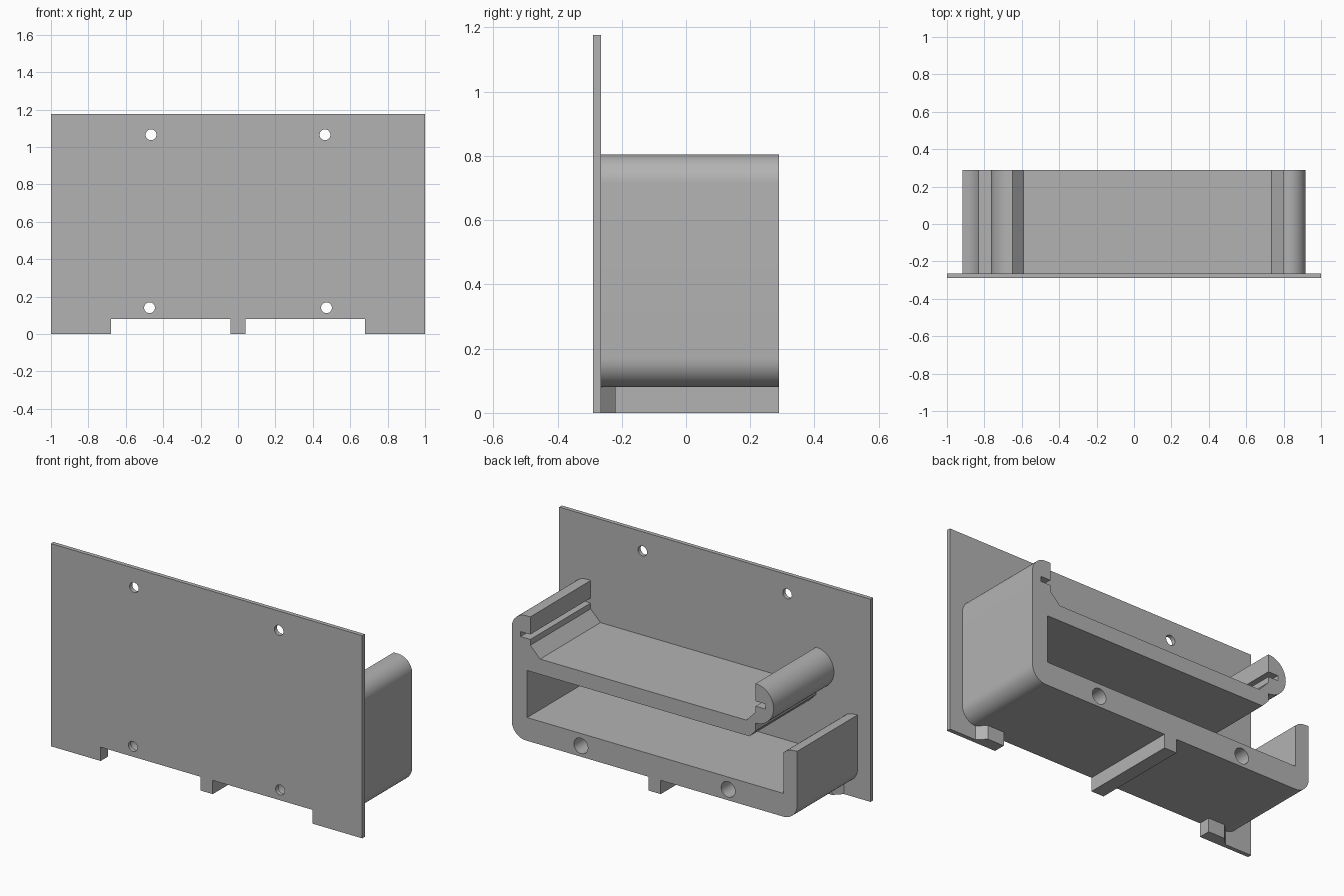
import bpy, bmesh
from math import radians, sin, cos
from mathutils import Vector

FRONT, BACK_OF_PLATE, REAR = -0.289, -0.265, 0.289

cube = bpy.data.objects.get("Cube")
if cube:
    bpy.data.objects.remove(cube, do_unlink=True)

GREY = (0.45, 0.45, 0.45, 1)
grey = bpy.data.materials.new("matte grey")
grey.use_nodes = True
grey.diffuse_color = GREY
grey.node_tree.nodes["Principled BSDF"].inputs["Base Color"].default_value = GREY


def arc(cx, cz, r, start, end, steps=12):
    angles = [radians(start + (end - start) * i / steps) for i in range(steps + 1)]
    return [(cx + r * cos(a), cz + r * sin(a)) for a in angles]


def extrude(name, points, offset):
    """Make a solid from a flat outline of 3D points."""
    bm = bmesh.new()
    face = bm.faces.new([bm.verts.new(p) for p in points])
    ext = bmesh.ops.extrude_face_region(bm, geom=[face])
    moved = [v for v in ext["geom"] if isinstance(v, bmesh.types.BMVert)]
    bmesh.ops.translate(bm, verts=moved, vec=Vector(offset))
    bmesh.ops.recalc_face_normals(bm, faces=bm.faces)
    mesh = bpy.data.meshes.new(name)
    bm.to_mesh(mesh)
    bm.free()
    mesh.materials.append(grey)
    obj = bpy.data.objects.new(name, mesh)
    bpy.context.collection.objects.link(obj)
    return obj


def extrude_y(name, outline, y0, y1):
    return extrude(name, [(x, y0, z) for x, z in outline], (0, y1 - y0, 0))


def drill(obj, x, z, r):
    cutter = extrude_y("hole_cutter", arc(x, z, r, 0, 345, 23), -0.5, 0.5)
    mod = obj.modifiers.new("hole", "BOOLEAN")
    mod.operation, mod.solver, mod.object = "DIFFERENCE", "EXACT", cutter
    bpy.context.view_layer.objects.active = obj
    bpy.ops.object.modifier_apply(modifier=mod.name)
    bpy.data.objects.remove(cutter, do_unlink=True)


# Mounting plate with two notches in its lower edge
half = [(0.04, 0), (0.04, 0.08), (0.68, 0.08), (0.68, 0), (1, 0), (1, 1.177)]
plate = extrude_y("mounting_plate", half + [(-x, z) for x, z in reversed(half)],
                  FRONT, BACK_OF_PLATE)

# Bracket: base, tall side wall, shelf with clip lips, short side wall
side = 0.917
profile = (
    arc(-side + 0.09, 0.17, 0.09, 180, 270)
    + arc(side - 0.09, 0.17, 0.09, 270, 360)
    + arc(side - 0.09, 0.715, 0.09, 0, 90)
    # tall lip with its slot, then the shelf top
    + [(0.798, 0.805), (0.798, 0.703), (0.86, 0.703), (0.86, 0.674), (0.798, 0.674),
       (0.798, 0.64), (0.735, 0.577), (-0.59, 0.577), (-0.65, 0.64)]
    # half-round lip with its slot
    + [(-0.65, 0.674), (-0.712, 0.674), (-0.712, 0.703), (-0.65, 0.703)]
    + arc(-0.65, 0.69, 0.115, 90, 270, 24)
    # underside of shelf, cavity and short wall
    + [(-0.65, 0.53), (-0.61, 0.488), (0.818, 0.488), (0.818, 0.215), (-0.83, 0.215),
       (-0.83, 0.455), (-0.85, 0.47), (-0.88, 0.48), (-side, 0.483)]
)
bracket = extrude_y("clip_bracket", profile, BACK_OF_PLATE, REAR)

# Screw holes: narrow in the plate, wide access bores through the base
for s in (-1, 1):
    drill(plate, s * 0.465, 1.065, 0.029)
    drill(plate, s * 0.473, 0.14, 0.029)
    drill(bracket, s * 0.473, 0.143, 0.045)

# Centre rib under the base
rib = extrude_y("centre_rib", [(-0.04, 0), (0.04, 0), (0.04, 0.08), (-0.04, 0.08)],
                BACK_OF_PLATE, REAR)

# Tapered feet behind the lower corners of the plate
for s, label in ((1, "left"), (-1, "right")):
    extrude(label + "_foot",
            [(s * x, y, 0) for x, y in
             ((0.68, BACK_OF_PLATE), (0.68, -0.22), (0.785, -0.22), (0.83, BACK_OF_PLATE))],
            (0, 0, 0.08))

# Smooth the rounded surfaces, keep the edges sharp
for obj in (plate, bracket):
    bpy.ops.object.select_all(action="DESELECT")
    obj.select_set(True)
    bpy.context.view_layer.objects.active = obj
    bpy.ops.object.shade_smooth_by_angle(angle=radians(30))
